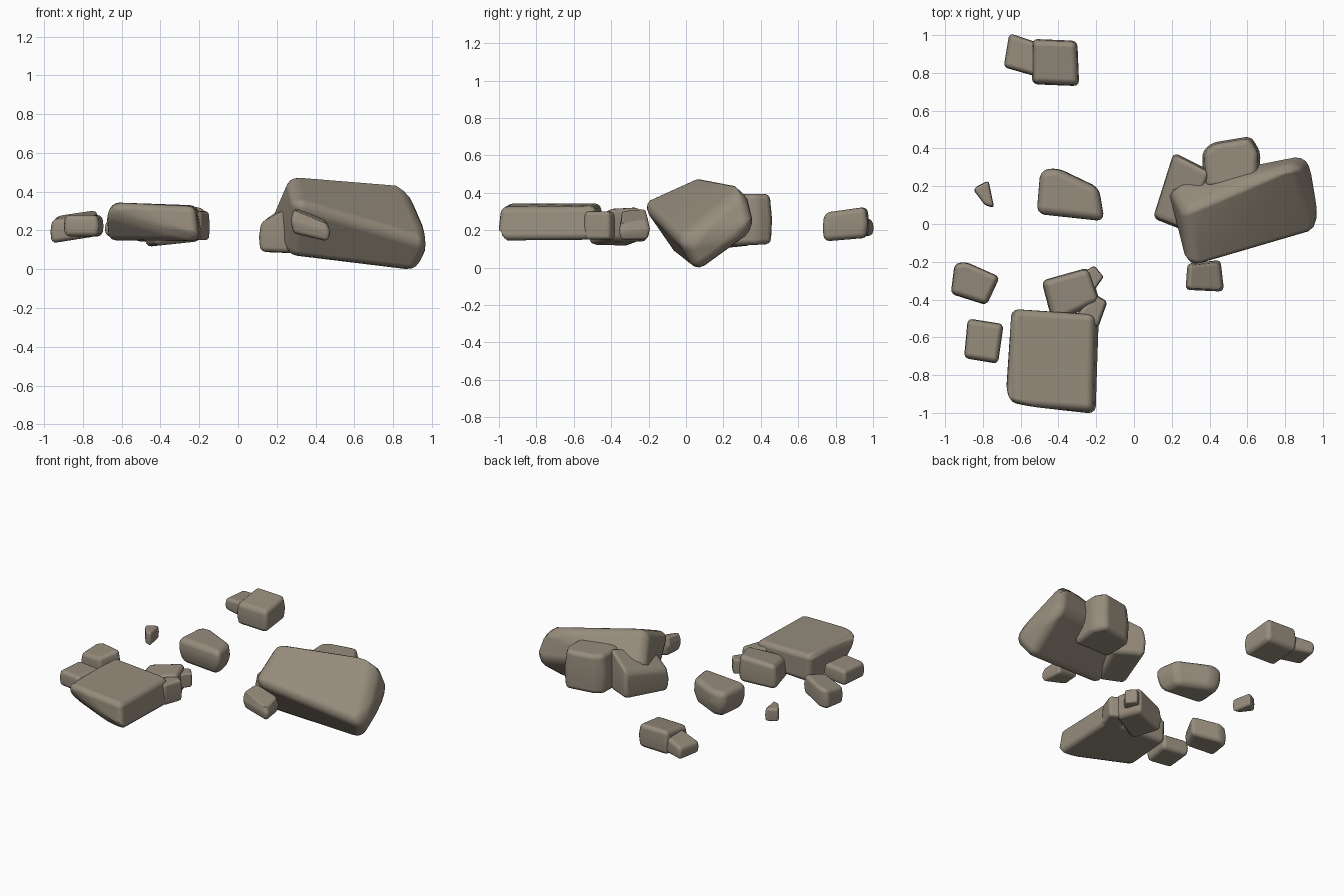
import bpy
import bmesh
import math
from mathutils import Vector

cube = bpy.data.objects.get("Cube")
if cube:
    bpy.data.objects.remove(cube, do_unlink=True)

# One weathered stone colour
stone = bpy.data.materials.new("taupe stone")
stone.use_nodes = True
colour = (0.305, 0.262, 0.202, 1)
stone.diffuse_color = colour
stone.node_tree.nodes["Principled BSDF"].inputs["Base Color"].default_value = colour


def boulder(name, corners, rounding):
    """Convex stone around the corners, with softly rounded edges."""
    bm = bmesh.new()
    for corner in corners:
        bm.verts.new(corner)
    bmesh.ops.convex_hull(bm, input=bm.verts[:])
    bmesh.ops.dissolve_limit(bm, angle_limit=math.radians(4),
                             verts=bm.verts[:], edges=bm.edges[:])
    bmesh.ops.recalc_face_normals(bm, faces=bm.faces[:])
    mesh = bpy.data.meshes.new(name)
    bm.to_mesh(mesh)
    bm.free()
    mesh.materials.append(stone)
    mesh.shade_smooth()
    obj = bpy.data.objects.new(name, mesh)
    bpy.context.collection.objects.link(obj)
    bevel = obj.modifiers.new("rounded edges", 'BEVEL')
    bevel.width = rounding
    bevel.segments = 3
    bevel.limit_method = 'ANGLE'
    bevel.angle_limit = math.radians(22)
    bevel.harden_normals = True
    return obj


def block(name, outline, bottom, top, slope=(0, 0), base=(0, 0),
          top_scale=0.93, base_scale=0.95, rounding=0.03):
    """Stone from a plan outline; slope tilts the top, base tilts the underside."""
    points = [Vector(p) for p in outline]
    centre = sum(points, Vector((0, 0))) / len(points)
    belly = (bottom + top) / 2
    corners = []
    for p in points:
        d = p - centre
        for scale, z, tilt in ((top_scale, top, slope), (base_scale, bottom, base)):
            flat = centre + d * scale
            corners.append((*flat, z + d.dot(Vector(tilt))))
        corners.append((*p, belly + d.dot(Vector(slope) + Vector(base)) / 2))
    return boulder(name, corners, rounding)


# Large tilted boulder: front, bottom, back and top corner at each end
boulder("large_boulder", [
    (.29, -.25, .35), (.25, -.04, .05), (.17, .23, .28), (.26, .06, .49),
    (1.0, -.04, .14), (.92, .06, -.03), (.93, .38, .2), (.87, .32, .44)], 0.06)

# Stones leaning against the large boulder
block("left_leaning_stone", [(.1, .03), (.21, .38), (.41, .28), (.28, -.04)],
      0.1, 0.32, slope=(.5, .05), base=(0, .1))
block("rear_leaning_stone", [(.37, .18), (.36, .38), (.41, .43), (.62, .465),
                             (.67, .38), (.66, .18)],
      0.12, 0.395, top_scale=0.9, base=(0, .05))
block("front_pebble", [(.27, -.35), (.28, -.21), (.46, -.19), (.48, -.36)],
      0.165, 0.28, slope=(-.35, .1), base=(-.2, 0), base_scale=0.85, top_scale=0.85,
      rounding=0.02)

# Flat slab, undercut at its front right corner, and the stones tucked around it
boulder("flat_slab", [
    (-.65, -.45, .345), (-.21, -.48, .33), (-.22, -.99, .325), (-.64, -.96, .345),
    (-.64, -.45, .15), (-.18, -.48, .15), (-.2, -1.01, .145), (-.67, -.8, .15),
    (-.68, -.93, .28)], 0.05)
block("slab_rear_stone", [(-.49, -.3), (-.24, -.23), (-.18, -.41), (-.43, -.53)],
      0.13, 0.3, slope=(.15, .1), base=(.1, 0))
block("slab_side_stone", [(-.21, -.37), (-.14, -.41), (-.19, -.55), (-.34, -.52)],
      0.15, 0.3, rounding=0.02)
block("slab_pebble", [(-.26, -.25), (-.21, -.22), (-.16, -.28), (-.21, -.35)],
      0.19, 0.29, rounding=0.012)

# Loose stone in the middle
block("middle_stone", [(-.5, .29), (-.41, .3), (-.18, .19), (-.15, .01), (-.52, .05)],
      0.14, 0.32, base_scale=0.8, rounding=0.04)

# Small stones on the right side
block("right_pebble", [(-.85, .18), (-.83, .2), (-.77, .23), (-.74, .085), (-.79, .1)],
      0.18, 0.27, rounding=0.015)
block("right_stone", [(-.95, -.21), (-.89, -.2), (-.71, -.28), (-.78, -.43), (-.97, -.37)],
      0.15, 0.28, slope=(.18, .1), base=(.15, 0), rounding=0.025)
block("right_front_stone", [(-.88, -.5), (-.69, -.53), (-.72, -.74), (-.9, -.71)],
      0.17, 0.28, rounding=0.025)

# Pair of stones at the rear
block("rear_stone", [(-.54, .98), (-.3, .97), (-.29, .73), (-.54, .74)],
      0.15, 0.31, slope=(0, .13), base=(0, .08))
block("rear_small_stone", [(-.66, 1.01), (-.48, .95), (-.48, .77), (-.69, .83)],
      0.17, 0.27, slope=(.15, 0), rounding=0.022)
